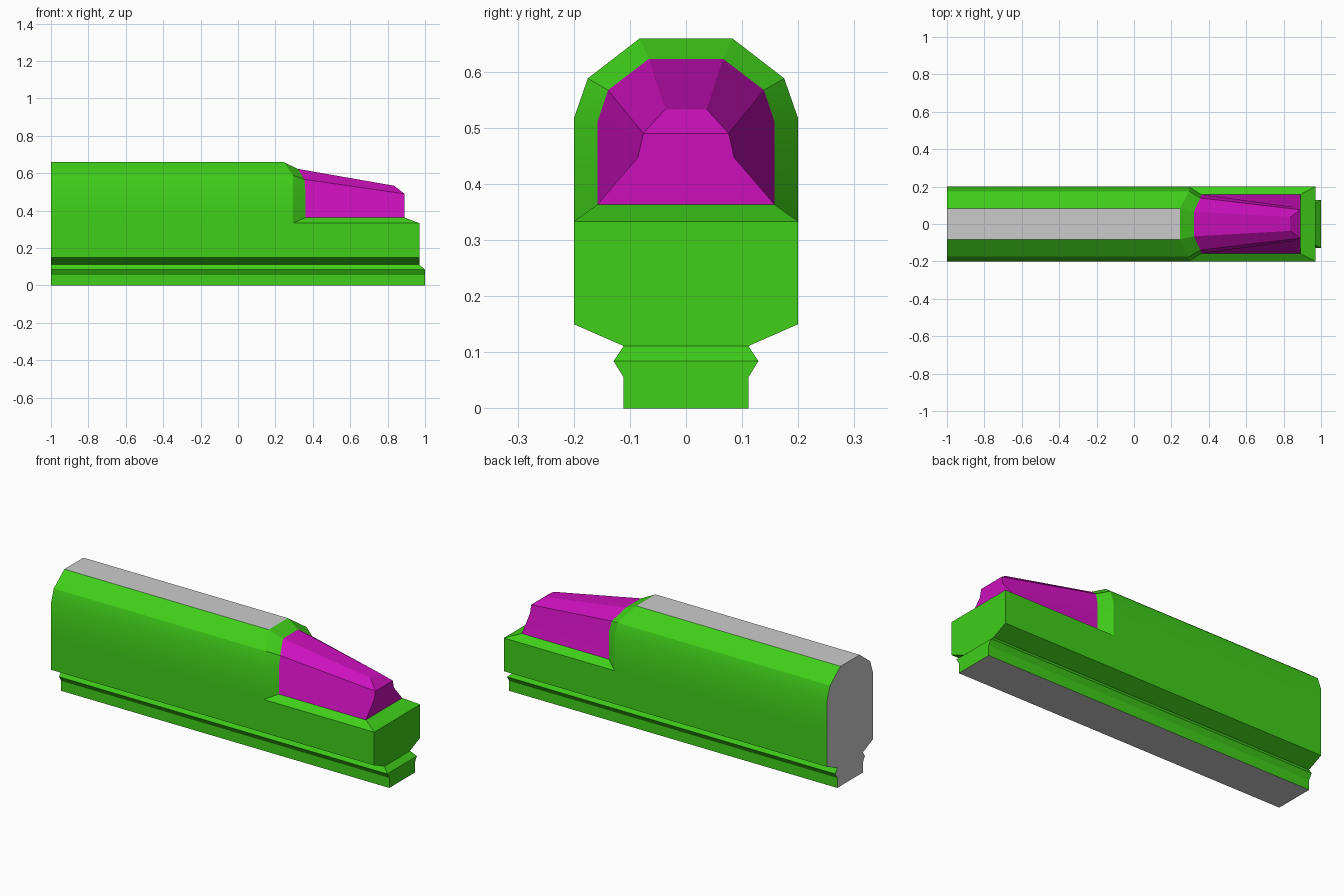
import bpy, bmesh, math
from mathutils import Vector

if "Cube" in bpy.data.objects:
    bpy.data.objects.remove(bpy.data.objects["Cube"])

bm = bmesh.new()
HULL, WINDOW, PLAIN = 0, 1, 2


def face(points, tag):
    f = bm.faces.new([bm.verts.new(p) for p in points])
    f.material_index = tag


def mirror(p):
    return (p[0], -p[1], p[2])


def strip(a, b, tag):
    """Quads between two half profiles, on both sides of the car."""
    for i in range(len(a) - 1):
        quad = [a[i], a[i + 1], b[i + 1], b[i]]
        face(quad, tag)
        face([mirror(p) for p in quad], tag)


def across(p, q, tag):
    """Quad spanning the car between an edge and its mirror image."""
    face([p, q, mirror(q), mirror(p)], tag)


def at_back(profile):
    return [(-1, y, z) for x, y, z in profile]


# Half profiles, bottom to top (x is where each line ends at the front)
lower = [(1, .111, 0), (1, .111, .055), (1, .129, .084),
         (.97, .111, .111), (.97, .2, .15), (.97, .2, .333)]
upper = [(.295, .2, .333), (.295, .2, .516), (.295, .175, .588), (.245, .083, .659)]
frame = [(.36, .158, .363), (.36, .158, .51), (.355, .139, .567), (.32, .066, .623)]
nose = [(.89, .158, .363), (.89, .086, .447), (.89, .076, .49), (.835, .037, .533)]

# Rail base and lower body sides; the top side panel meets the upper hull corner
strip(lower[:5], at_back(lower[:5]), HULL)
panel = [lower[4], lower[5], upper[0], at_back(upper)[0], at_back(lower)[4]]
face(panel, HULL)
face([mirror(p) for p in panel], HULL)

# Front end: base face, sloped step, body face, ledge
face(lower[:3] + [mirror(p) for p in reversed(lower[:3])], HULL)
across(lower[2], lower[3], HULL)
face(lower[3:] + [mirror(p) for p in reversed(lower[3:])], HULL)
across(lower[5], nose[0], HULL)
strip([upper[0], lower[5]], [frame[0], nose[0]], HULL)

# Upper hull and the bevelled frame around the cab
strip(upper, at_back(upper), HULL)
strip(upper, frame, HULL)
across(upper[3], frame[3], HULL)

# Cab glazing: sides, roof, sloped brow, front pane
strip(frame, nose, WINDOW)
across(frame[3], nose[3], WINDOW)
across(nose[2], nose[3], WINDOW)
face(nose[:3] + [mirror(p) for p in reversed(nose[:3])], WINDOW)

# Plain roof, floor and rear wall
across(upper[3], at_back(upper)[3], PLAIN)
across(lower[0], at_back(lower)[0], PLAIN)
rear = at_back(lower[:5] + upper)
face(rear + [mirror(p) for p in reversed(rear)], PLAIN)

bmesh.ops.remove_doubles(bm, verts=bm.verts, dist=1e-4)
bmesh.ops.recalc_face_normals(bm, faces=bm.faces)

# Split the closed shell into named parts
for tag, name, color in [(HULL, "car_body", (.05, .62, .01, 1)),
                         (WINDOW, "cab_glazing", (.6, .005, .5, 1)),
                         (PLAIN, "roof_floor_rear", None)]:
    part = bm.copy()
    bmesh.ops.delete(part, geom=[f for f in part.faces if f.material_index != tag],
                     context='FACES')
    for f in part.faces:
        f.material_index = 0
    mesh = bpy.data.meshes.new(name)
    part.to_mesh(mesh)
    part.free()
    obj = bpy.data.objects.new(name, mesh)
    bpy.context.collection.objects.link(obj)
    if color:
        mat = bpy.data.materials.new(name + "_paint")
        mat.diffuse_color = color
        mat.use_nodes = True
        mat.node_tree.nodes["Principled BSDF"].inputs["Base Color"].default_value = mat.diffuse_color
        mesh.materials.append(mat)
    bpy.ops.object.select_all(action='DESELECT')
    obj.select_set(True)
    bpy.context.view_layer.objects.active = obj
    bpy.ops.object.shade_smooth_by_angle(angle=math.radians(22))
bm.free()
